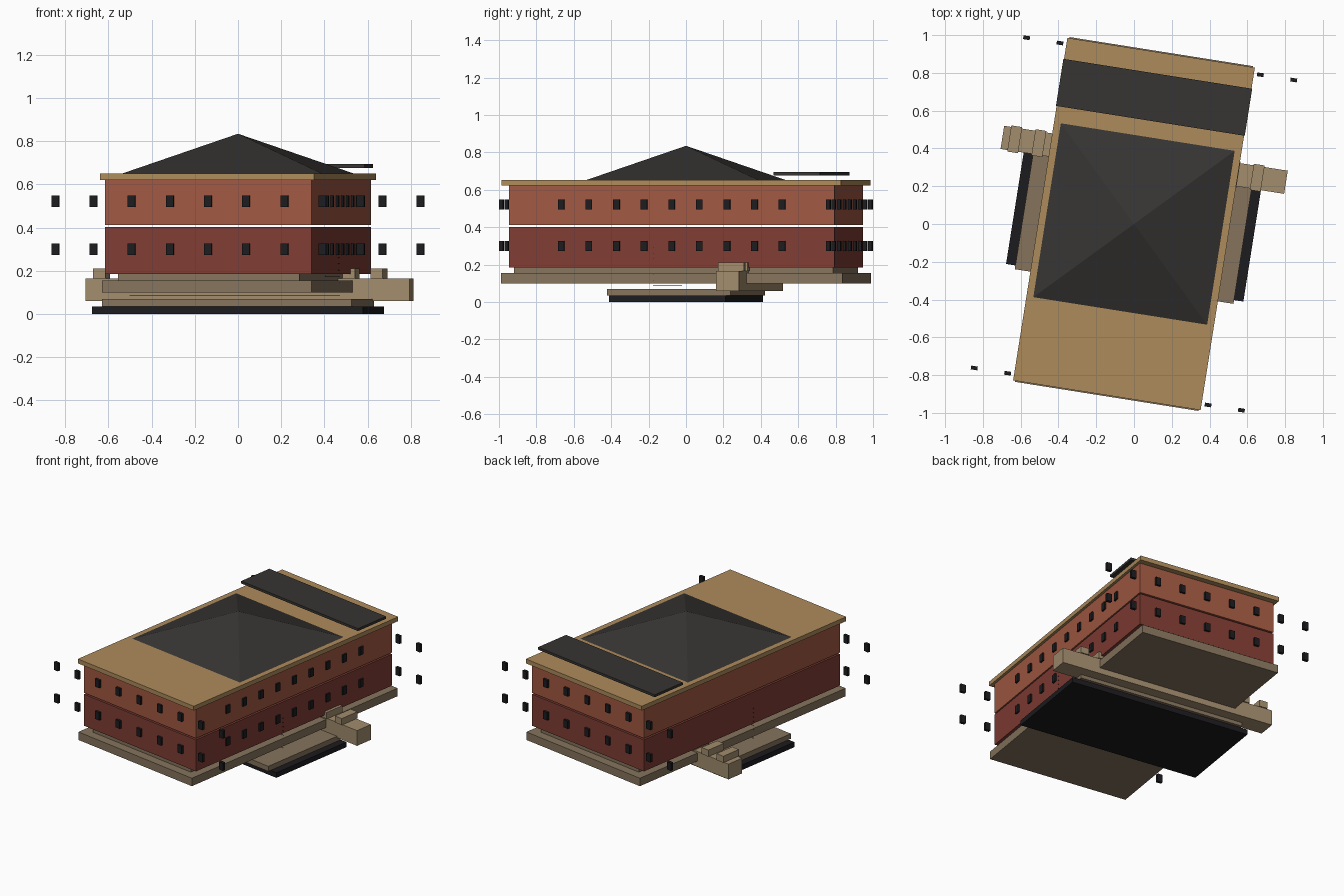
import bpy, bmesh
from math import radians, pi
from mathutils import Matrix

if "Cube" in bpy.data.objects:
    bpy.data.objects.remove(bpy.data.objects["Cube"])

TURN = Matrix.Rotation(radians(-9), 4, 'Z')   # whole building is turned on its plot


def mat(name, r, g, b):
    m = bpy.data.materials.new(name)
    m.diffuse_color = (r, g, b, 1)
    m.use_nodes = True
    m.node_tree.nodes["Principled BSDF"].inputs["Base Color"].default_value = m.diffuse_color
    return m


BRICK_UP = mat("upper_brick", 0.36, 0.10, 0.055)
BRICK_LOW = mat("lower_brick", 0.215, 0.046, 0.033)
TAN = mat("tan_trim", 0.42, 0.26, 0.105)
STONE = mat("light_stone", 0.36, 0.265, 0.155)
STONE_DK = mat("grey_stone", 0.24, 0.175, 0.11)
SLATE = mat("slate", 0.038, 0.035, 0.033)
BLACK = mat("black", 0.012, 0.011, 0.013)


def finish(name, bm, material):
    me = bpy.data.meshes.new(name)
    bm.to_mesh(me)
    bm.free()
    me.materials.append(material)
    ob = bpy.data.objects.new(name, me)
    ob.matrix_world = TURN
    bpy.context.collection.objects.link(ob)
    return ob


def add_box(bm, x, y, z0, z1, hx, hy):
    m = Matrix.Translation((x, y, (z0 + z1) / 2)) @ Matrix.Diagonal((2 * hx, 2 * hy, z1 - z0, 1))
    bmesh.ops.create_cube(bm, size=1, matrix=m)


def boxes(name, material, items):
    bm = bmesh.new()
    for it in items:
        add_box(bm, *it)
    return finish(name, bm, material)


# Stacked footings, plinth, storeys and cornice: name, material, z0, z1, half sizes
for name, m, z0, z1, hx, hy in [
    ("ground_slab", BLACK, 0.0, 0.035, 0.636, 0.315),
    ("lower_step", STONE_DK, 0.035, 0.07, 0.586, 0.335),
    ("stone_base", STONE_DK, 0.10, 0.155, 0.492, 0.924),
    ("plinth", STONE_DK, 0.155, 0.185, 0.425, 0.864),
    ("lower_storey", BRICK_LOW, 0.185, 0.402, 0.485, 0.88),
    ("upper_storey", BRICK_UP, 0.412, 0.622, 0.485, 0.88),
    ("cornice", TAN, 0.622, 0.652, 0.5025, 0.918),
]:
    boxes(name, m, [(0, 0, z0, z1, hx, hy)])

# Roof strip floating just above the cornice
boxes("roof_strip", SLATE, [(0, 0.679, 0.677, 0.694, 0.506, 0.126)])

# Pyramid roof
bm = bmesh.new()
bmesh.ops.create_cone(bm, cap_ends=True, segments=4, radius1=0.659, radius2=0, depth=0.183,
                      matrix=Matrix.Translation((0, 0, 0.7435)) @ Matrix.Rotation(pi / 4, 4, 'Z'))
bmesh.ops.remove_doubles(bm, verts=bm.verts, dist=1e-5)
finish("pyramid_roof", bm, SLATE)

# Cross wall under the building with its row of merlons
boxes("cross_wall", STONE, [(0, 0.344, 0.06, 0.165, 0.76, 0.062)])
boxes("merlons", STONE, [(-0.694 + 0.13 * i, 0.344, 0.165, 0.21, 0.029, 0.07) for i in range(11)])

# Two rows of windows on the front, back and right side
rows = [(0.273, 0.327), (0.495, 0.549)]
for name, y in (("front_windows", -0.885), ("back_windows", 0.885)):
    boxes(name, BLACK, [(0.179 * i, y, a, b, 0.0175, 0.01) for i in range(-4, 5) for a, b in rows])
boxes("right_windows", BLACK, [(0.486, 0.1495 * i, a, b, 0.01, 0.0175)
                               for i in range(-4, 5) for a, b in rows])

# Thin tie rods through the building
boxes("tie_rods", BLACK, [(0, -0.1, 0.086 + 0.029 * i, 0.088 + 0.029 * i, 0.493, 0.001)
                          for i in range(8)])
